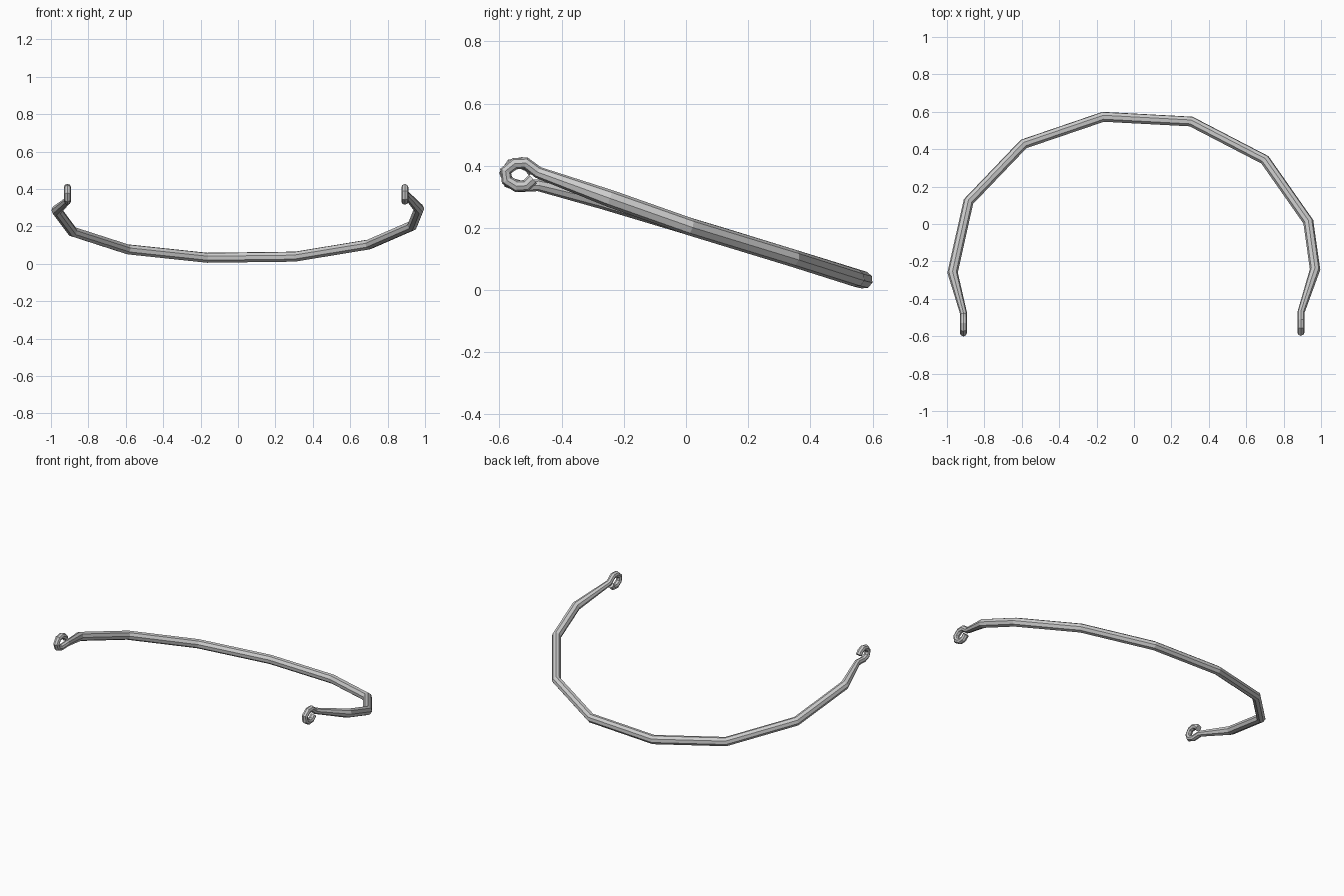
import bpy

if "Cube" in bpy.data.objects:
    bpy.data.objects.remove(bpy.data.objects["Cube"])

# Hook ends as (y, z), listed from the arm outward around the loop
right_hook = [(-.475, .378), (-.515, .408), (-.55, .407), (-.58, .383),
              (-.576, .353), (-.545, .334), (-.515, .336), (-.492, .357)]
left_hook = [(-.475, .337), (-.535, .334), (-.57, .346), (-.582, .375),
             (-.562, .403), (-.53, .409), (-.505, .398), (-.49, .38)]

# Tilted bow: (x, y, z) bend points from left to right
bow = [(-.97, -.26, .286), (-.885, .12, .172), (-.59, .428, .077), (-.165, .573, .032),
       (.305, .548, .038), (.70, .343, .103), (.932, .012, .204), (.968, -.243, .294)]

# One continuous bent wire, thinner at the hooks
path = [(-.912, y, z, .019) for y, z in reversed(left_hook)]
path += [(x, y, z, .028) for x, y, z in bow]
path += [(.892, y, z, .019) for y, z in right_hook]

curve = bpy.data.curves.new("wire_handle", 'CURVE')
curve.dimensions = '3D'
curve.bevel_depth = 1.0
curve.bevel_resolution = 2      # eight-sided section
curve.use_fill_caps = True
spline = curve.splines.new('POLY')
spline.points.add(len(path) - 1)
for p, (x, y, z, r) in zip(spline.points, path):
    p.co = (x, y, z, 1)
    p.radius = r
spline.use_smooth = False

handle = bpy.data.objects.new("wire_handle", curve)
bpy.context.collection.objects.link(handle)

# Convert to a flat-shaded mesh
bpy.context.view_layer.objects.active = handle
handle.select_set(True)
bpy.ops.object.convert(target='MESH')
bpy.ops.object.shade_flat()
